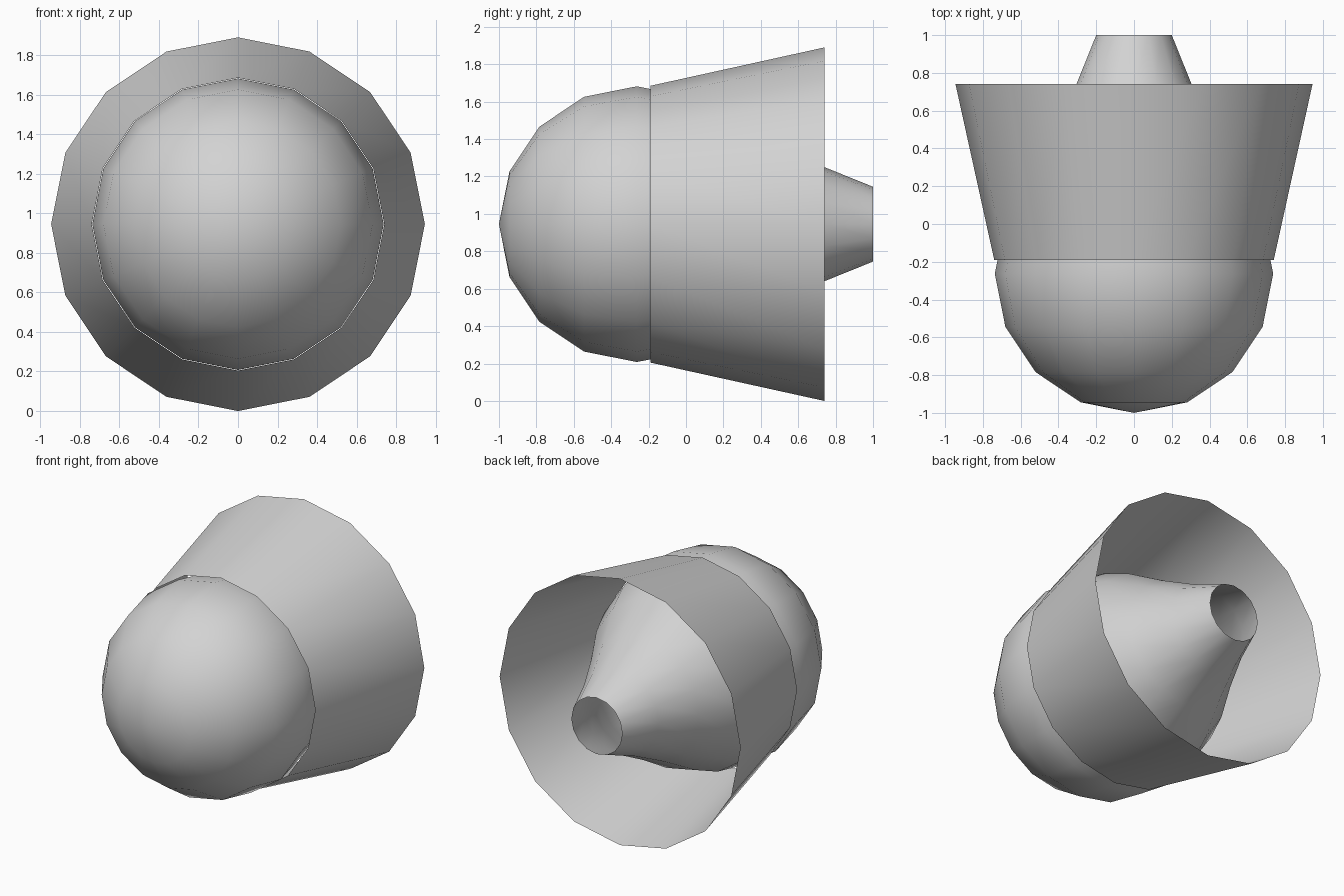
import bpy
import bmesh
import math

SIDES = 16
AXIS_Z = 0.945

old = bpy.data.objects.get("Cube")
if old:
    bpy.data.objects.remove(old, do_unlink=True)

# Single matte grey finish
grey = bpy.data.materials.new("light_grey")
grey.use_nodes = True
colour = (0.65, 0.65, 0.65, 1)
grey.diffuse_color = colour
grey.node_tree.nodes["Principled BSDF"].inputs["Base Color"].default_value = colour


def lathe(name, profile):
    """Spin (y, radius) points around the lengthwise axis; radius 0 makes a pole."""
    bm = bmesh.new()
    rings = []
    for y, r in profile:
        count = SIDES if r > 0 else 1
        ring = []
        for i in range(count):
            a = math.tau * i / SIDES
            ring.append(bm.verts.new((r * math.sin(a), y, AXIS_Z + r * math.cos(a))))
        rings.append(ring)
    for a, b in zip(rings, rings[1:]):
        for i in range(SIDES):
            j = (i + 1) % SIDES
            if len(a) == 1:
                bm.faces.new((a[0], b[i], b[j]))
            else:
                bm.faces.new((a[i], b[i], b[j], a[j]))
    # Point all normals away from the axis
    bm.normal_update()
    for f in bm.faces:
        c = f.calc_center_median()
        if f.normal.x * c.x + f.normal.z * (c.z - AXIS_Z) < 0:
            f.normal_flip()
    mesh = bpy.data.meshes.new(name)
    bm.to_mesh(mesh)
    bm.free()
    mesh.materials.append(grey)
    mesh.shade_smooth()
    obj = bpy.data.objects.new(name, mesh)
    bpy.context.scene.collection.objects.link(obj)
    return obj


# Round nose that runs back into a flared, open tail cone
R, CENTRE_Y = 0.737, -0.263
body = []
for k in range(6):
    a = math.radians(22.5 * k)
    body.append((CENTRE_Y - R * math.cos(a), R * math.sin(a)))
body += [(0.22, 0.595), (0.48, 0.44), (0.74, 0.305), (1.0, 0.2)]
lathe("core_body", body)

# Thin open cowl around the core, wider at the back
lathe("outer_cowl", [(-0.19, 0.74), (0.74, 0.945)])
